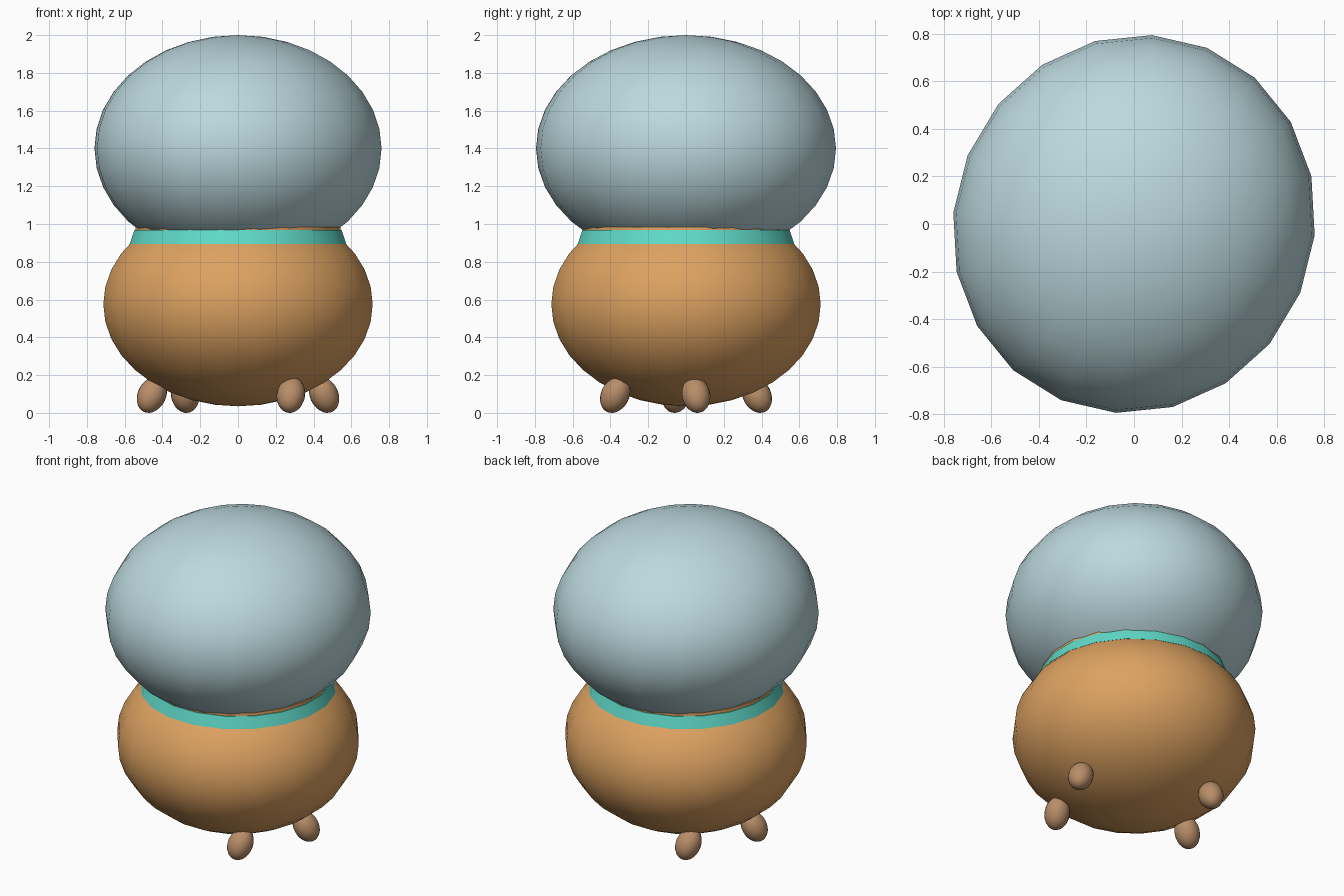
import bpy, math
from mathutils import Matrix, Vector

if "Cube" in bpy.data.objects:
    bpy.data.objects.remove(bpy.data.objects["Cube"])


def material(name, rgb):
    m = bpy.data.materials.new(name)
    m.diffuse_color = (*rgb, 1)
    m.use_nodes = True
    m.node_tree.nodes["Principled BSDF"].inputs["Base Color"].default_value = m.diffuse_color
    return m


PALE_BLUE = material("pale_blue", (0.50, 0.69, 0.73))
ORANGE_BROWN = material("orange_brown", (0.72, 0.36, 0.12))
TAN = material("tan", (0.48, 0.27, 0.14))
TEAL = material("teal", (0.115, 0.70, 0.58))


def finish(name, mat, angle=40):
    ob = bpy.context.object
    ob.name = name
    ob.data.materials.append(mat)
    bpy.ops.object.shade_smooth_by_angle(angle=math.radians(angle))
    return ob


def ellipsoid(name, mat, centre, radii, rot, segs=20, rings=18):
    bpy.ops.mesh.primitive_uv_sphere_add(segments=segs, ring_count=rings, radius=1)
    me = bpy.context.object.data
    me.transform(Matrix.Translation(centre) @ rot @ Matrix.Diagonal((*radii, 1)))
    return finish(name, mat)


def band(name, mat, r_low, r_high, z_low, z_high):
    bpy.ops.mesh.primitive_cone_add(vertices=20, radius1=r_low, radius2=r_high,
                                    depth=z_high - z_low)
    me = bpy.context.object.data
    me.transform(Matrix.Translation((0, 0, (z_low + z_high) / 2))
                 @ Matrix.Rotation(math.radians(9), 4, 'Z'))
    return finish(name, mat)


# Round lower body
ellipsoid("body", ORANGE_BROWN, (0, 0, 0.575), (0.722, 0.722, 0.54),
          Matrix.Rotation(math.radians(9), 4, 'Z'))

# Slightly oval upper dome
ellipsoid("dome", PALE_BLUE, (0, 0, 1.4), (0.757, 0.802, 0.6),
          Matrix.Rotation(math.radians(-22.5), 4, 'Z'))

# Collar with the body rim showing just above it
band("collar", TEAL, 0.58, 0.556, 0.895, 0.967)
band("rim", ORANGE_BROWN, 0.552, 0.549, 0.94, 0.985)

# Four splayed feet, in two opposite pairs
for pair, (x, y, azimuth) in enumerate([(0.28, -0.375, -110), (0.456, 0.053, 25)]):
    for turn in (0, 180):
        spin = Matrix.Rotation(math.radians(turn), 4, 'Z')
        a = math.radians(azimuth + turn)
        tilt = Matrix.Rotation(math.radians(28), 4,
                               Vector((math.sin(a), -math.cos(a), 0)))
        ellipsoid(f"foot_{pair}_{turn}", TAN, spin @ Vector((x, y, 0.095)),
                  (0.075, 0.075, 0.1), tilt, 20, 14)
